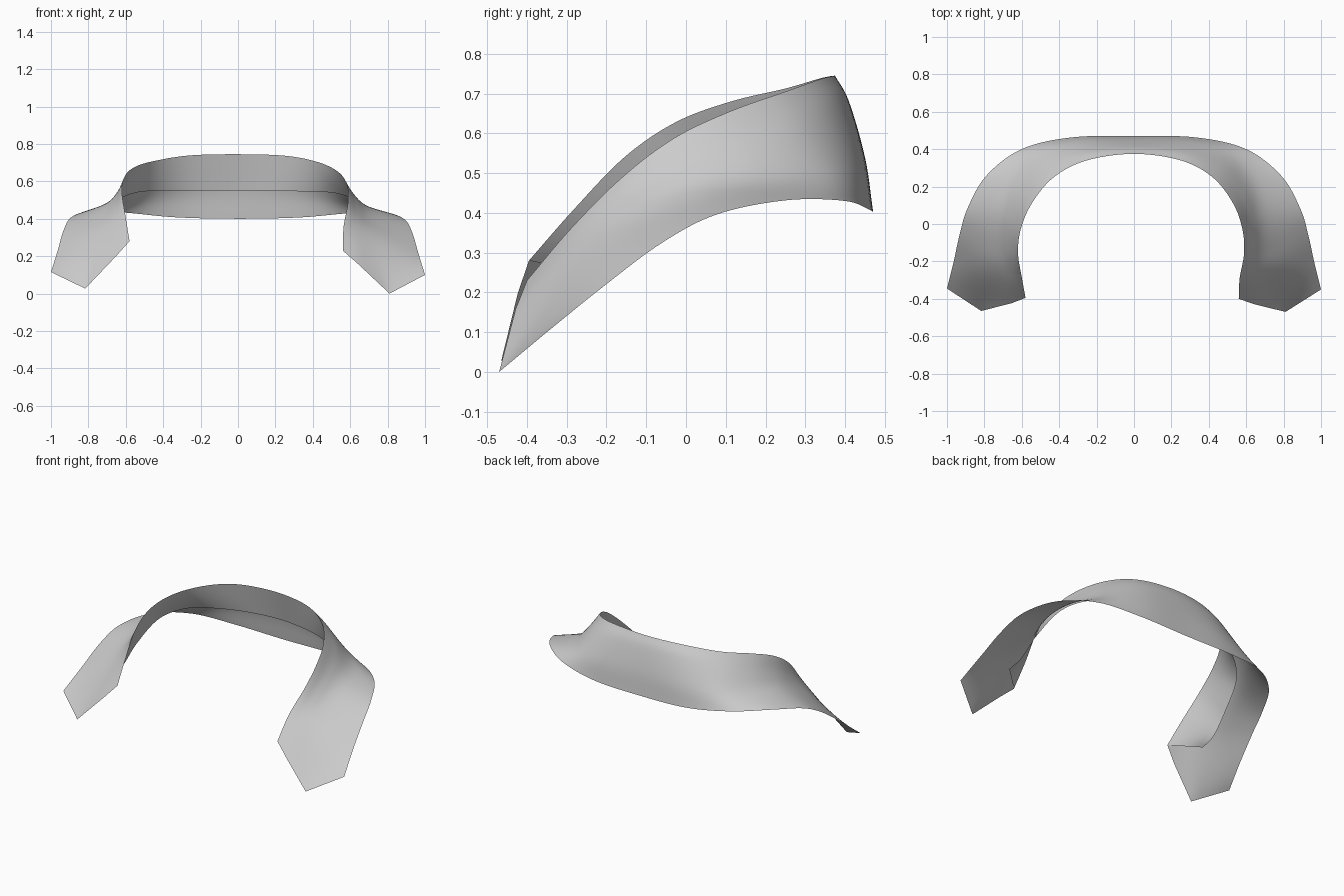
import bpy
from mathutils import Vector

if "Cube" in bpy.data.objects:
    bpy.data.objects.remove(bpy.data.objects["Cube"])

# Right-half stations from centre back to front: fold, two mid points, outer edge
LEAF = [
    [(0, .375, .745), (0, .41, .68), (0, .45, .54), (0, .47, .40)],
    [(.25, .34, .737), (.27, .385, .67), (.30, .44, .53), (.33, .463, .407)],
    [(.42, .25, .705), (.46, .30, .63), (.51, .37, .515), (.60, .40, .43)],
    [(.53, .11, .655), (.58, .16, .57), (.65, .22, .485), (.79, .255, .432)],
    [(.58, -.03, .588), (.63, .0, .51), (.71, .05, .45), (.89, .08, .397)],
    [(.588, -.16, .49), (.64, -.15, .425), (.73, -.12, .375), (.932, -.06, .325)],
    [(.565, -.29, .36), (.635, -.29, .315), (.75, -.27, .265), (.965, -.21, .213)],
    [(.56, -.40, .23), (.64, -.428, .16), (.81, -.47, .0), (1, -.35, .10)],
]
# Lower edge of the inner neck stand at the same stations
STAND = [(0, .42, .55), (.20, .395, .55), (.37, .345, .545), (.53, .255, .535),
         (.65, .13, .48), (.70, -.03, .365), (.715, -.15, .265), (.72, -.25, .235)]
# The left half sits a little higher and wider toward the front
LIFT = [0, .002, .008, .025, .04, .05, .045, .05]
WIDE = [0, .002, .008, .015, .025, .032, .035, .02]


def mirrored(rows):
    """Full list of stations from the left front to the right front."""
    left = []
    for row, d, w in zip(rows[1:], LIFT[1:], WIDE[1:]):
        n = len(row) - 1
        left.append([Vector((-x - w * (1 - j / n), y + .1 * d,
                             z + d * (1 - .7 * j / n)))
                     for j, (x, y, z) in enumerate(row)])
    return left[::-1] + [[Vector(p) for p in row] for row in rows]


def spline(pts, u):
    """Catmull-Rom point at parameter u (0 to len-1)."""
    i = min(int(u), len(pts) - 2)
    t = u - i
    b, c = pts[i], pts[i + 1]
    a = pts[i - 1] if i else 2 * b - c
    d = pts[i + 2] if i + 2 < len(pts) else 2 * c - b
    return .5 * (2 * b + (c - a) * t + (2 * a - 5 * b + 4 * c - d) * t * t
                 + (3 * b - a - 3 * c + d) * t ** 3)


def linear(pts, u):
    i = min(int(u), len(pts) - 2)
    return pts[i].lerp(pts[i + 1], u - i)


def sheet(name, rows, along=8, across=6):
    rows = mirrored(rows)
    n, m = len(rows), len(rows[0])
    na, nc = (n - 1) * along + 1, (m - 1) * across + 1
    verts = []
    for a in range(na):
        u = a / along
        station = [spline([r[j] for r in rows], u) for j in range(m)]
        # straight edges at the collar points, smooth elsewhere
        w = max(0, 1 - min(u, n - 1 - u)) ** 2
        for c in range(nc):
            v = c / across
            verts.append(spline(station, v).lerp(linear(station, v), w))
    faces = [(a * nc + c, a * nc + c + 1, (a + 1) * nc + c + 1, (a + 1) * nc + c)
             for a in range(na - 1) for c in range(nc - 1)]
    me = bpy.data.meshes.new(name)
    me.from_pydata(verts, [], faces)
    me.polygons.foreach_set("use_smooth", [True] * len(faces))
    ob = bpy.data.objects.new(name, me)
    bpy.context.collection.objects.link(ob)
    return ob


# Turned-down outer leaf with pointed fronts
sheet("collar_leaf", LEAF)

# Inner stand hanging from the fold line
sheet("collar_stand", [[row[0], low] for row, low in zip(LEAF, STAND)])
